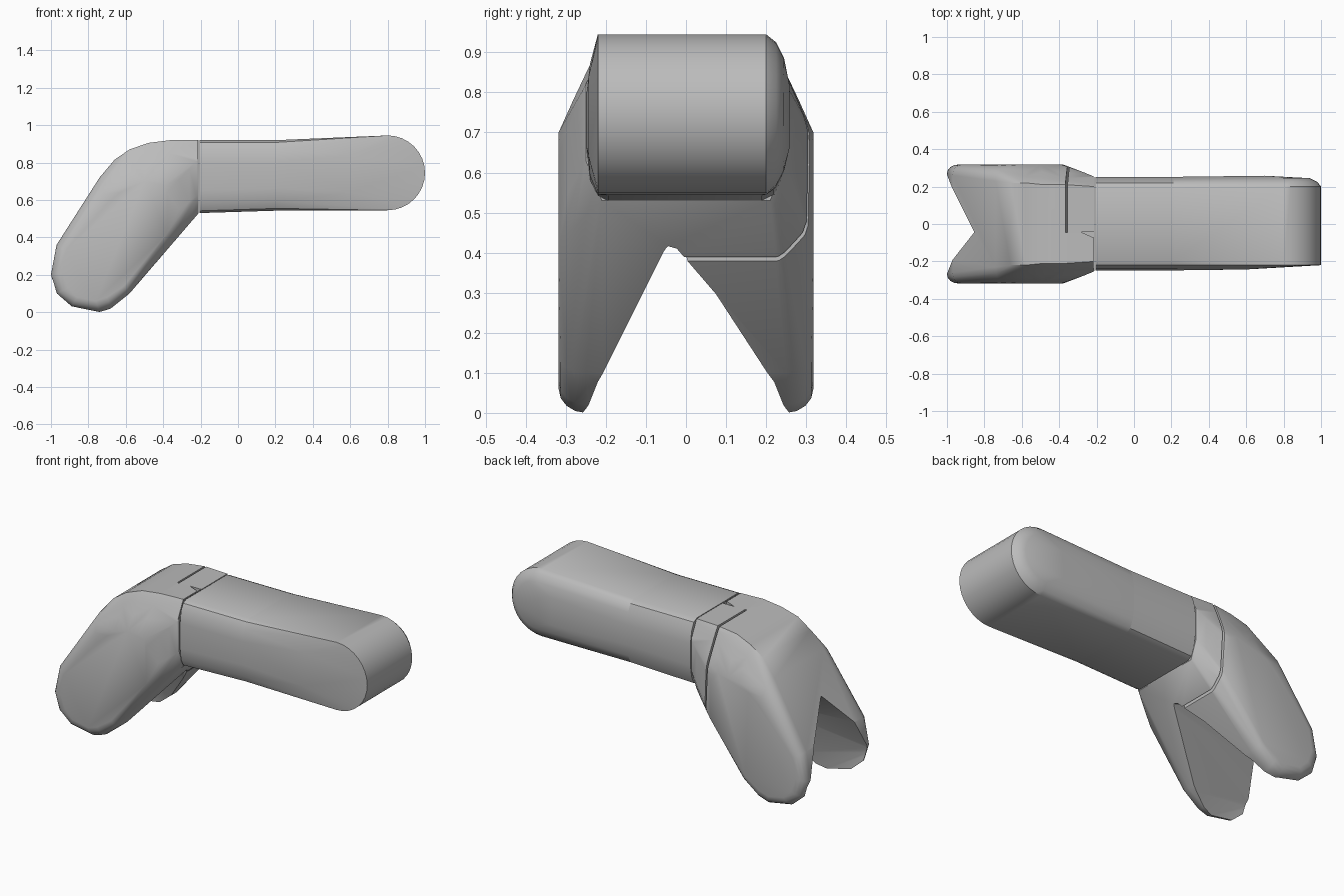
import bpy
import bmesh
from math import sin, cos, pi, radians

cube = bpy.data.objects.get("Cube")
if cube:
    bpy.data.objects.remove(cube)

grey = bpy.data.materials.new("plain grey")
grey.use_nodes = True
colour = (0.5, 0.5, 0.5, 1)
grey.diffuse_color = colour
grey.node_tree.nodes["Principled BSDF"].inputs["Base Color"].default_value = colour


def hull(name, points):
    """Convex solid wrapped around the points."""
    bm = bmesh.new()
    for p in points:
        bm.verts.new(p)
    bmesh.ops.remove_doubles(bm, verts=bm.verts, dist=0.0005)
    result = bmesh.ops.convex_hull(bm, input=bm.verts)
    spare = {g for g in result["geom_interior"] + result["geom_unused"]
             if isinstance(g, bmesh.types.BMVert)}
    bmesh.ops.delete(bm, geom=list(spare), context='VERTS')
    bmesh.ops.dissolve_limit(bm, angle_limit=radians(0.5),
                             verts=bm.verts, edges=bm.edges)
    bmesh.ops.recalc_face_normals(bm, faces=bm.faces)
    mesh = bpy.data.meshes.new(name)
    bm.to_mesh(mesh)
    bm.free()
    mesh.materials.append(grey)
    obj = bpy.data.objects.new(name, mesh)
    bpy.context.collection.objects.link(obj)
    return obj


def activate(obj):
    bpy.ops.object.select_all(action='DESELECT')
    obj.select_set(True)
    bpy.context.view_layer.objects.active = obj


def cut(obj, points):
    """Subtract the convex solid around the points."""
    cutter = hull("cutter", points)
    activate(obj)
    mod = obj.modifiers.new("cut", 'BOOLEAN')
    mod.operation = 'DIFFERENCE'
    mod.solver = 'EXACT'
    mod.object = cutter
    bpy.ops.object.modifier_apply(modifier=mod.name)
    bpy.data.objects.remove(cutter)


def smooth(obj):
    activate(obj)
    bpy.ops.object.shade_smooth_by_angle(angle=radians(32))


# Arm cross-section: (y, inset from top and bottom)
section = [(-0.248, 0.12), (-0.24, 0.05), (-0.22, 0.012), (-0.195, 0),
           (0.19, 0), (0.22, 0.015), (0.24, 0.06), (0.252, 0.13)]


def slice_at(x, low, high):
    return [(x, y, z) for y, d in section for z in (low + d, high - d)]


# Straight part of the arm
smooth(hull("arm_base", slice_at(-0.205, 0.53, 0.92) + slice_at(0.21, 0.543, 0.92)))

# Arm end with a round nose
nose = slice_at(0.21, 0.543, 0.92)
for y, inset in [(-0.22, 0), (0.2, 0), (0.225, 0.02), (0.245, 0.06)]:
    r = 0.2 - inset
    for i in range(17):
        a = -pi / 2 + pi * i / 16
        nose.append((0.8 + r * cos(a), y, 0.745 + r * sin(a)))
nose += [(0.6, -0.243, z) for z in (0.64, 0.84)]
nose += [(0.7, 0.258, z) for z in (0.66, 0.82)]
smooth(hull("arm_end", nose))

# Fork: rim (x, z, y), then the matching point on the flat outer side (x, z)
fork_profile = [
    ((-0.21, 0.53, 0.21), (-0.38, 0.42)), ((-0.21, 0.63, 0.25), (-0.38, 0.50)),
    ((-0.21, 0.82, 0.25), (-0.38, 0.64)), ((-0.21, 0.92, 0.20), (-0.39, 0.68)),
    ((-0.36, 0.92, 0.21), (-0.43, 0.70)), ((-0.48, 0.905, 0.21), (-0.50, 0.70)),
    ((-0.58, 0.87, 0.22), (-0.57, 0.68)), ((-0.66, 0.815, 0.22), (-0.63, 0.64)),
    ((-0.74, 0.72, 0.23), (-0.70, 0.58)), ((-0.97, 0.36, 0.26), (-0.92, 0.33)),
    ((-1.00, 0.20, 0.27), (-0.94, 0.21)), ((-0.97, 0.10, 0.27), (-0.91, 0.13)),
    ((-0.89, 0.03, 0.26), (-0.86, 0.08)), ((-0.74, 0.00, 0.25), (-0.76, 0.06)),
    ((-0.68, 0.02, 0.25), (-0.70, 0.08)), ((-0.58, 0.10, 0.25), (-0.61, 0.14)),
]
points = []
for (x, z, y), (ox, oz) in fork_profile:
    straight = x == -0.21 or z > 0.8
    for i in range(5):
        a = pi / 2 * i / 4
        t = 1 - cos(a)
        rise = 0.9 * t + 0.1 * sin(a) if straight else sin(a)
        for side in (-1, 1):
            points.append((x + (ox - x) * t, side * (y + (0.318 - y) * rise),
                           z + (oz - z) * t))
fork = hull("fork", points)

# Tapered notch between the two legs
notch = [(-0.92, -0.045, 0.555), (-0.28, -0.045, 0.41), (-0.37, 0.015, 0.41)]
for side in (-1, 1):
    notch += [(x, side * y, z) for x, y, z in (
        (-0.50, 0.205, 0.05), (-0.70, 0.255, -0.03), (-1.03, 0.28, 0.18),
        (-1.02, 0.20, 0.36), (-1.00, 0.275, -0.03))]
cut(fork, notch)

# Narrow slanted gap beside the left leg
cut(fork, [(x, y, z) for y in (-0.045, 0.4)
           for x, z in ((-0.371, 1), (-0.359, 1), (-0.336, 0.3), (-0.327, 0.3))])

# Small nick in the top, and a thin seam beside the arm
for outline in ([(-0.285, -0.042), (-0.212, -0.042), (-0.212, -0.07), (-0.222, -0.07)],
                [(-0.217, -0.06), (-0.212, -0.06), (-0.212, -0.30), (-0.217, -0.30)]):
    cut(fork, [(x, y, z) for z in (0.82, 1) for x, y in outline])
smooth(fork)
